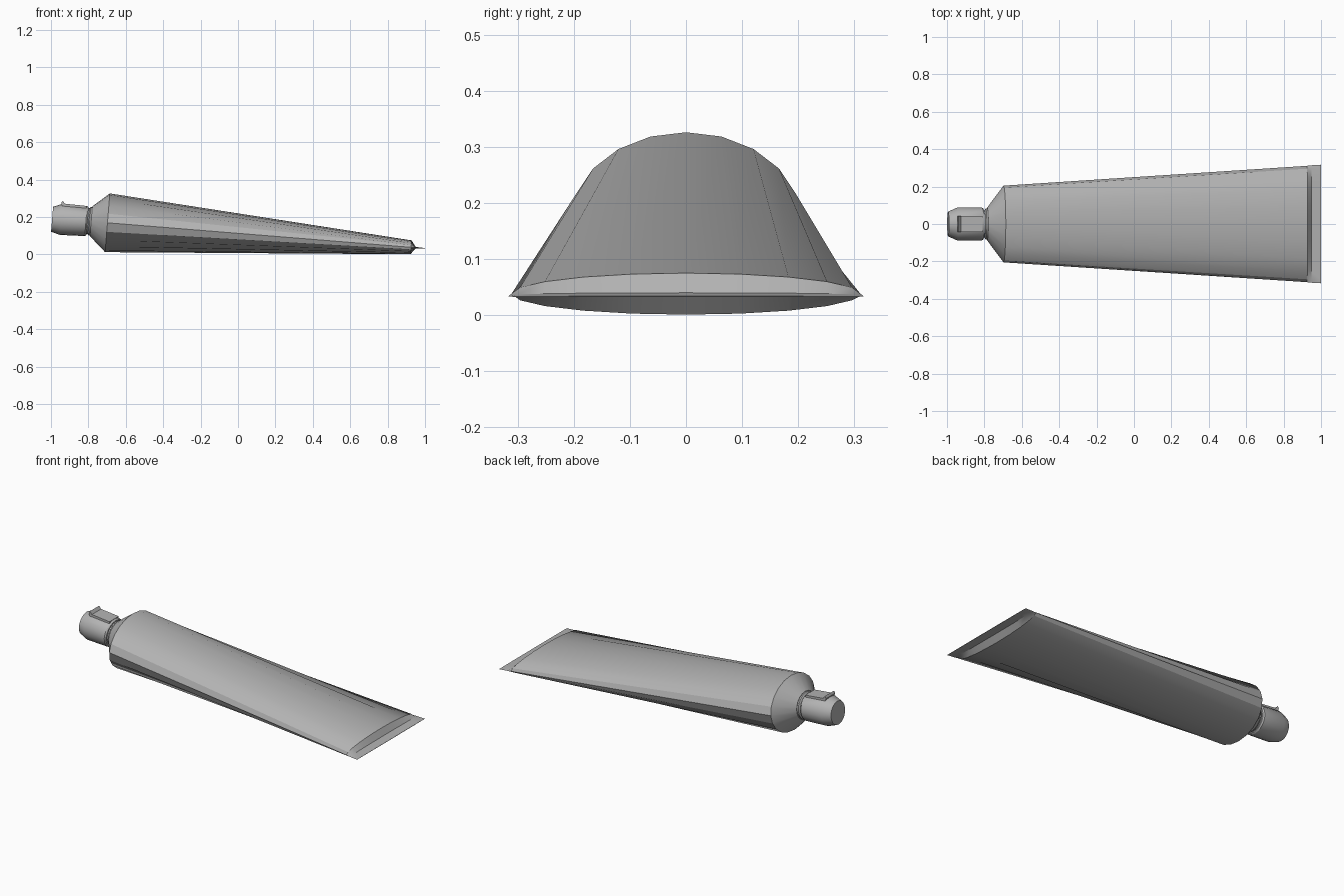
import bpy
import bmesh
import math

if "Cube" in bpy.data.objects:
    bpy.data.objects.remove(bpy.data.objects["Cube"], do_unlink=True)

SIDES = 20
TILT = 0.08  # the tube leans: rings are square to the sloping axis

grey = bpy.data.materials.new("plain grey")
grey.use_nodes = True
grey.diffuse_color = (0.45, 0.45, 0.45, 1)
grey.node_tree.nodes["Principled BSDF"].inputs["Base Color"].default_value = (0.45, 0.45, 0.45, 1)


def finish(bm, name):
    bmesh.ops.recalc_face_normals(bm, faces=bm.faces)
    mesh = bpy.data.meshes.new(name)
    bm.to_mesh(mesh)
    bm.free()
    mesh.materials.append(grey)
    obj = bpy.data.objects.new(name, mesh)
    bpy.context.collection.objects.link(obj)
    bpy.ops.object.select_all(action="DESELECT")
    obj.select_set(True)
    bpy.context.view_layer.objects.active = obj
    bpy.ops.object.shade_smooth_by_angle(angle=math.radians(30))
    return obj


def loft(name, rings):
    """Skin elliptical rings given as (x, centre z, half width, half height)."""
    bm = bmesh.new()
    loops = []
    for x, z, half_width, half_height in rings:
        loop = []
        for i in range(SIDES):
            a = 2 * math.pi * i / SIDES
            up = half_height * math.sin(a)
            loop.append(bm.verts.new((x + TILT * up, half_width * math.cos(a), z + up)))
        loops.append(loop)
    for a, b in zip(loops, loops[1:]):
        for i in range(SIDES):
            j = (i + 1) % SIDES
            bm.faces.new((a[i], a[j], b[j], b[i]))
    bm.faces.new(loops[0])
    bm.faces.new(loops[-1])
    return finish(bm, name)


def extrude_profile(name, profile, half_width):
    """Extrude an x, z outline across y."""
    bm = bmesh.new()
    face = bm.faces.new([bm.verts.new((x, -half_width, z)) for x, z in profile])
    result = bmesh.ops.extrude_face_region(bm, geom=[face])
    moved = [v for v in result["geom"] if isinstance(v, bmesh.types.BMVert)]
    bmesh.ops.translate(bm, verts=moved, vec=(0, 2 * half_width, 0))
    return finish(bm, name)


# Tube: shoulder, long flattening body, pinched fold and thin crimped end
loft("tube_body", [
    (-0.785, 0.177, 0.088, 0.08),
    (-0.698, 0.169, 0.205, 0.157),
    (0.925, 0.038, 0.311, 0.037),
    (0.95, 0.036, 0.314, 0.004),
    (1.0, 0.033, 0.317, 0.001),
])

# Neck with a narrow groove below the cap
loft("neck", [
    (-0.78, 0.177, 0.084, 0.077),
    (-0.793, 0.177, 0.084, 0.077),
    (-0.799, 0.178, 0.073, 0.069),
    (-0.815, 0.178, 0.073, 0.069),
])

# Cap: straight barrel with a chamfered tip
loft("cap", [
    (-0.805, 0.178, 0.082, 0.075),
    (-0.813, 0.178, 0.088, 0.08),
    (-0.945, 0.187, 0.088, 0.083),
    (-0.994, 0.188, 0.066, 0.067),
])

# Raised strip on top of the cap, ending in a small lip
extrude_profile("cap_tab", [
    (-0.81, 0.247), (-0.81, 0.259), (-0.925, 0.271),
    (-0.938, 0.287), (-0.945, 0.274), (-0.94, 0.257),
], 0.043)
